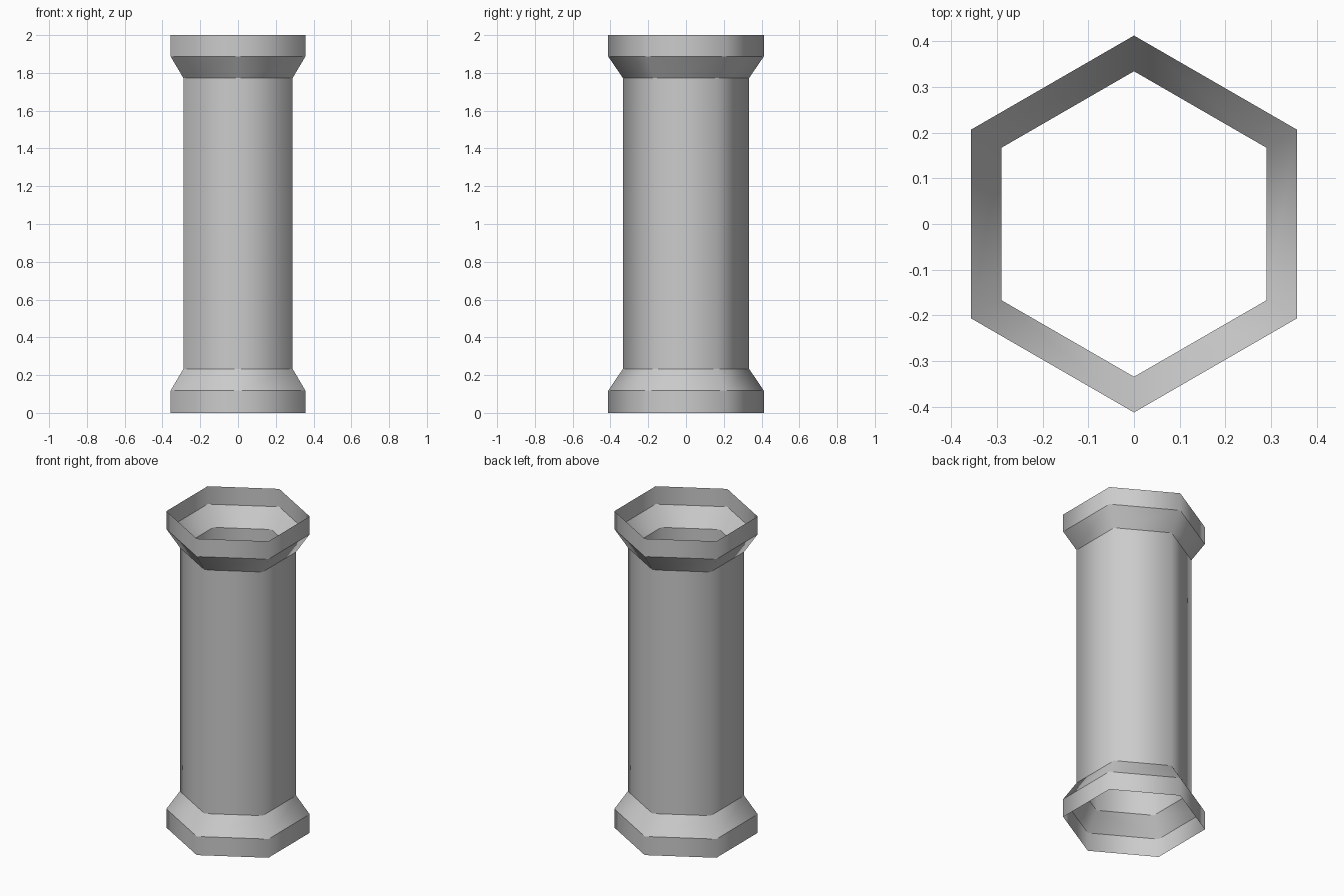
import bpy
import bmesh
from math import cos, sin, pi

cube = bpy.data.objects.get("Cube")
if cube:
    bpy.data.objects.remove(cube, do_unlink=True)

# Plain grey stone
grey = bpy.data.materials.new("light_grey")
grey.use_nodes = True
colour = (0.6, 0.6, 0.6, 1)
grey.diffuse_color = colour
grey.node_tree.nodes["Principled BSDF"].inputs["Base Color"].default_value = colour

SIDES = 6
RIM, SHAFT = 0.412, 0.334

# Radius and height of each ring, from foot to top
profile = [(RIM, 0), (RIM, 0.118), (SHAFT, 0.233),
           (SHAFT, 1.773), (RIM, 1.887), (RIM, 2)]

# Open six-sided tube with flared ends
bm = bmesh.new()
rings = []
for radius, z in profile:
    angles = [pi / 2 + 2 * pi * i / SIDES for i in range(SIDES)]
    rings.append([bm.verts.new((radius * cos(a), radius * sin(a), z)) for a in angles])
for low, high in zip(rings, rings[1:]):
    for i in range(SIDES):
        j = (i + 1) % SIDES
        bm.faces.new((low[i], low[j], high[j], high[i])).smooth = True

# Round shading about the axis, crisp edges between the bands
for edge in bm.edges:
    a, b = edge.verts
    edge.smooth = abs(a.co.z - b.co.z) > 0.01

mesh = bpy.data.meshes.new("hollow_column")
bm.to_mesh(mesh)
bm.free()
mesh.materials.append(grey)
column = bpy.data.objects.new("hollow_column", mesh)
bpy.context.collection.objects.link(column)
